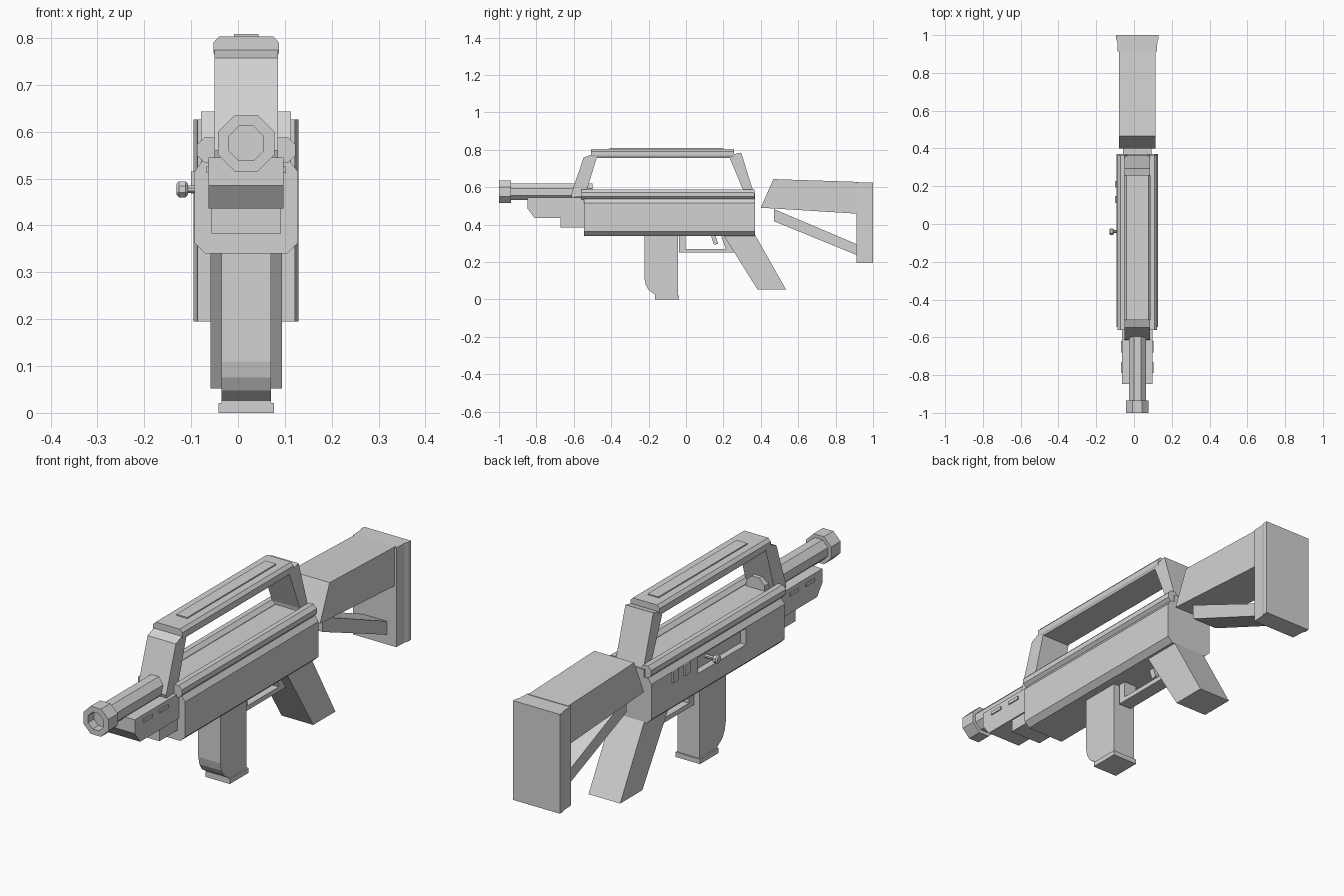
import bpy, bmesh, math

if "Cube" in bpy.data.objects:
    bpy.data.objects.remove(bpy.data.objects["Cube"])

CX = 0.0175  # the gun's centre plane; the bolt knob sticks out on the left
grey = bpy.data.materials.new("plain_grey")
grey.diffuse_color = (0.65, 0.65, 0.65, 1)
grey.use_nodes = True
grey.node_tree.nodes["Principled BSDF"].inputs["Base Color"].default_value = grey.diffuse_color


def finish(name, bm):
    bmesh.ops.recalc_face_normals(bm, faces=bm.faces)
    me = bpy.data.meshes.new(name)
    bm.to_mesh(me)
    bm.free()
    me.materials.append(grey)
    ob = bpy.data.objects.new(name, me)
    bpy.context.collection.objects.link(ob)
    return ob


def prism_bm(axis, pts, lo, hi):
    """Extrude a 2D outline along an axis; outline is the other two axes in xyz order."""
    bm = bmesh.new()

    def place(p, t):
        c = list(p)
        c.insert("xyz".index(axis), t)
        return bm.verts.new(c)
    a = [place(p, lo) for p in pts]
    b = [place(p, hi) for p in pts]
    bm.faces.new(a)
    bm.faces.new(b)
    n = len(pts)
    for i in range(n):
        bm.faces.new((a[i], a[(i + 1) % n], b[(i + 1) % n], b[i]))
    return bm


def prism(name, axis, pts, lo, hi):
    return finish(name, prism_bm(axis, pts, lo, hi))


def side(name, pts, half, cx=CX):
    """Side profile (y, z) with a half width in x."""
    return prism(name, "x", pts, cx - half, cx + half)


def box(name, x, y, z):
    return prism(name, "x", [(y[0], z[0]), (y[1], z[0]), (y[1], z[1]), (y[0], z[1])], *x)


def mirrored(half):
    """Close a right half outline (offset, height) around the centre plane."""
    return [(CX + x, z) for x, z in half] + [(CX - x, z) for x, z in reversed(half)]


def octagon(cu, cv, apothem):
    r = apothem / math.cos(math.pi / 8)
    return [(cu + r * math.cos(math.pi / 8 + i * math.pi / 4),
             cv + r * math.sin(math.pi / 8 + i * math.pi / 4)) for i in range(8)]


# Receiver, with the bolt slot cut into its left side
receiver = prism("receiver", "y", mirrored(
    [(0.087, 0.34), (0.11, 0.362), (0.11, 0.515), (0.094, 0.537),
     (0.075, 0.537), (0.075, 0.57)]), -0.545, 0.37)
cutter = box("slot_cutter", (-0.2, -0.065), (-0.28, 0.05), (0.44, 0.51))
cutter.hide_render = True
mod = receiver.modifiers.new("slot", "BOOLEAN")
mod.object, mod.operation, mod.solver = cutter, "DIFFERENCE", "EXACT"
bpy.context.view_layer.update()
cut = bpy.data.meshes.new_from_object(
    receiver.evaluated_get(bpy.context.evaluated_depsgraph_get()))
receiver.modifiers.clear()
receiver.data = cut
bpy.data.objects.remove(cutter)

# Top rails
for s, label in ((-1, "left"), (1, "right")):
    prism(label + "_rail", "y", octagon(CX + s * 0.079, 0.561, 0.0265), -0.56, 0.365)

# Bolt stem, knob and two buttons on the left side
prism("bolt_stem", "x", octagon(-0.04, 0.477, 0.008), -0.11, -0.06)
knob = prism_bm("x", octagon(-0.04, 0.477, 0.017), -0.131, -0.107)
ends = [e for f in knob.faces if len(f.verts) == 8 for e in f.edges]
bmesh.ops.bevel(knob, geom=ends, offset=0.005, segments=1, affect="EDGES")
finish("bolt_knob", knob)
for i, y in enumerate((0.21, 0.13)):
    box("side_button_%d" % (i + 1), (-0.1, -0.08), (y - 0.018, y + 0.018), (0.468, 0.515))

# Handguard: upper step, lower step and side ribs
side("handguard", [(-0.847, 0.545), (-0.847, 0.485), (-0.81, 0.436),
                   (-0.53, 0.436), (-0.53, 0.545)], 0.08)
side("handguard_lower", [(-0.67, 0.44), (-0.67, 0.383), (-0.53, 0.383), (-0.53, 0.44)], 0.074)
for s, label in ((-1, "left"), (1, "right")):
    for i, y in enumerate((-0.76, -0.65)):
        side("%s_handguard_rib_%d" % (label, i + 1),
             [(y - 0.03, 0.512), (y + 0.03, 0.512), (y + 0.03, 0.526), (y - 0.03, 0.526)],
             0.004, CX + s * 0.081)

# Barrel and hollow muzzle
prism("barrel", "y", octagon(CX, 0.575, 0.045), -0.95, -0.5)
muzzle = prism_bm("y", octagon(CX, 0.575, 0.06), -1.0, -0.935)
bmesh.ops.recalc_face_normals(muzzle, faces=muzzle.faces)
front = min(muzzle.faces, key=lambda f: f.calc_center_median().y)
bmesh.ops.inset_region(muzzle, faces=[front], thickness=0.025)
bore = bmesh.ops.extrude_discrete_faces(muzzle, faces=[front])["faces"][0]
for v in bore.verts:
    v.co.y += 0.04
finish("muzzle", muzzle)

# Carry handle: posts, bar and top plate
side("handle_front_post", [(-0.615, 0.56), (-0.548, 0.757), (-0.505, 0.775), (-0.475, 0.765),
                           (-0.53, 0.585), (-0.54, 0.55), (-0.61, 0.545)], 0.068)
side("handle_rear_post", [(0.365, 0.56), (0.295, 0.785), (0.25, 0.775), (0.232, 0.76),
                          (0.305, 0.585), (0.31, 0.55), (0.36, 0.55)], 0.067)
prism("handle_bar", "y", mirrored([(0.064, 0.757), (0.07, 0.768), (0.07, 0.79), (0.058, 0.803)]),
      -0.507, 0.257)
box("handle_top_plate", (CX - 0.026, CX + 0.026), (-0.41, 0.2), (0.79, 0.808))

# Magazine and its base
side("magazine", [(-0.043, 0.36), (-0.222, 0.36), (-0.222, 0.11), (-0.214, 0.075),
                  (-0.198, 0.048), (-0.165, 0.026), (-0.165, 0.015), (-0.043, 0.015)], 0.053)
box("magazine_base", (CX - 0.059, CX + 0.059), (-0.165, -0.037), (0.0, 0.021))

# Trigger guard, trigger and grip
side("trigger_guard", [(-0.037, 0.35), (-0.037, 0.25), (0.27, 0.25), (0.22, 0.35), (0.185, 0.35),
                       (0.212, 0.27), (-0.003, 0.27), (-0.003, 0.35)], 0.03)
side("trigger", [(0.13, 0.35), (0.155, 0.35), (0.172, 0.298), (0.15, 0.292)], 0.012)
side("pistol_grip", [(0.19, 0.36), (0.36, 0.36), (0.372, 0.34), (0.535, 0.052), (0.383, 0.052)],
     0.076)

# Stock: body, brace and butt
side("stock", [(0.40, 0.49), (0.467, 0.643), (0.92, 0.628), (0.92, 0.458)], 0.096)
side("stock_brace", [(0.47, 0.483), (0.92, 0.292), (0.92, 0.234), (0.47, 0.418)], 0.06)
prism("butt_plate", "z", mirrored([(0.104, 0.912), (0.106, 0.965), (0.112, 0.98), (0.112, 1.0)]),
      0.195, 0.626)
